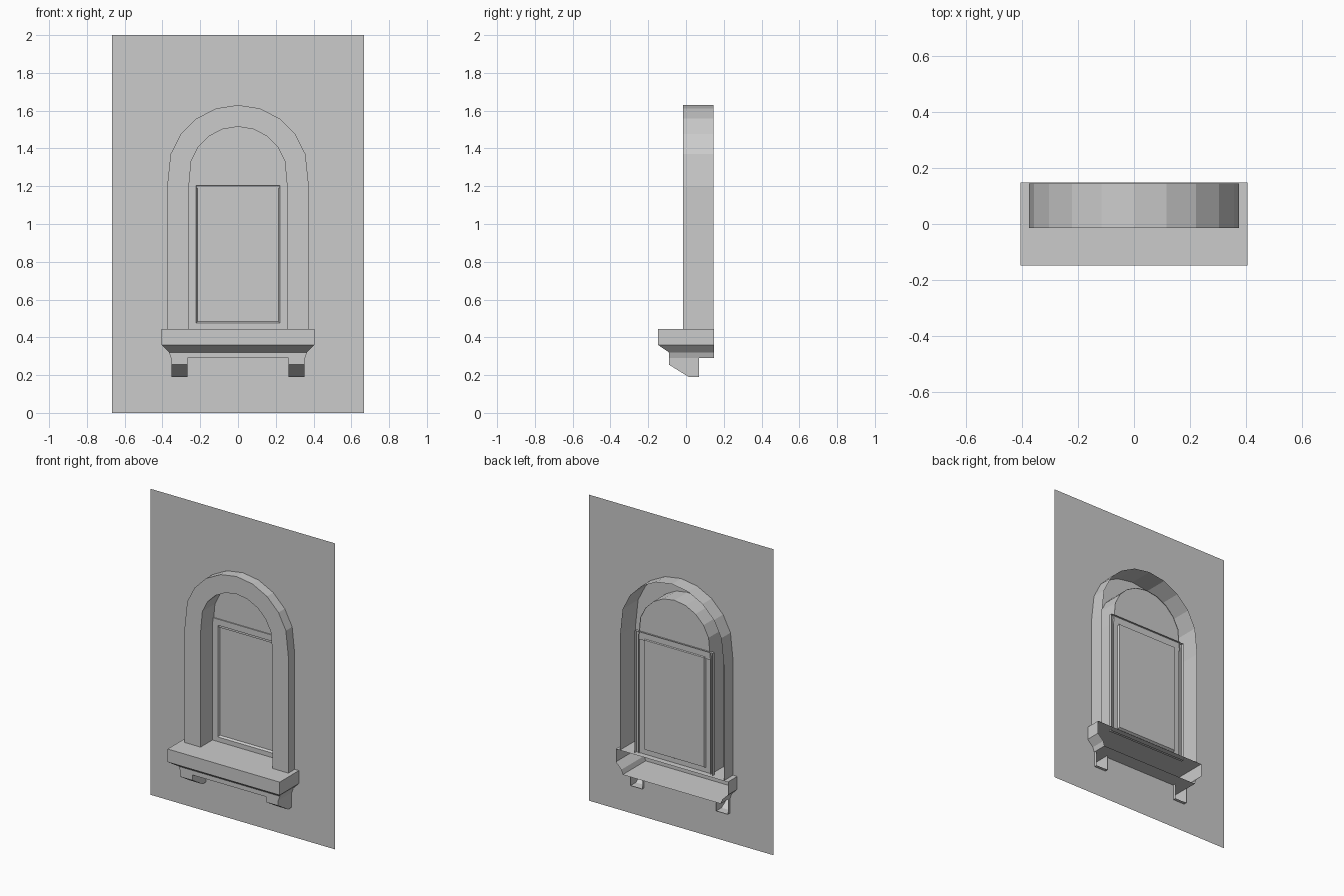
import bpy, bmesh
from math import sin, cos, radians

if "Cube" in bpy.data.objects:
    bpy.data.objects.remove(bpy.data.objects["Cube"])

SILL_TOP, SPRING, CENTRE = 0.445, 1.2, 1.255
WALL_Y = 0.05


def make(name, bm):
    bmesh.ops.remove_doubles(bm, verts=bm.verts, dist=1e-5)
    bmesh.ops.recalc_face_normals(bm, faces=bm.faces)
    me = bpy.data.meshes.new(name)
    bm.to_mesh(me)
    bm.free()
    ob = bpy.data.objects.new(name, me)
    bpy.context.collection.objects.link(ob)
    return ob


def loft(name, rows, closed=False, caps=()):
    """Skin successive rows of points; caps lists rows filled with a face."""
    bm = bmesh.new()
    vs = [[bm.verts.new(p) for p in row] for row in rows]
    n = len(vs[0])
    for a, b in zip(vs, vs[1:]):
        for i in range(n if closed else n - 1):
            j = (i + 1) % n
            bm.faces.new((a[i], a[j], b[j], b[i]))
    for c in caps:
        bm.faces.new(vs[c])
    return make(name, bm)


def arch(r, low=SILL_TOP):
    """Arch outline from right foot to left foot, as (x, z)."""
    curve = [(r * cos(radians(a)), CENTRE + r * sin(radians(a))) for a in range(18, 180, 18)]
    return [(r, low), (r, SPRING)] + curve + [(-r, SPRING), (-r, low)]


def rect(w, z0, z1, y):
    return [(-w, y, z0), (w, y, z0), (w, y, z1), (-w, y, z1)]


# Arched surround, open at the back
loft("arch_surround", [[(x, y, z) for x, z in arch(r)] for r, y in
                       ((0.375, 0.145), (0.375, -0.015), (0.26, -0.015), (0.26, 0.12))])

# Upper arched pane
loft("upper_pane", [[(x, 0.115, z) for x, z in arch(0.26, 1.19)]], caps=(0,))

# Lower sash with recessed glass
loft("lower_sash", [rect(0.282, 0.435, 1.245, 0.127), rect(0.282, 0.435, 1.245, 0.108),
                    rect(0.222, 0.475, 1.205, 0.108), rect(0.215, 0.483, 1.198, 0.122)],
     closed=True, caps=(3,))

# Stepped sill, open at the back
sill = ((0.405, -0.148, SILL_TOP), (0.405, -0.148, 0.36), (0.365, -0.09, 0.32), (0.355, -0.09, 0.29))
loft("sill", [[(-w, 0.147, z), (-w, y, z), (w, y, z), (w, 0.147, z)] for w, y, z in sill],
     caps=(0, 3))

# Brackets below the sill
side = ((0.07, 0.29), (-0.09, 0.29), (-0.09, 0.255), (0.015, 0.19), (0.07, 0.19))
for s, label in ((-1, "left"), (1, "right")):
    loft("bracket_" + label, [[(s * x, y, z) for y, z in side] for x in (0.267, 0.352)], caps=(0, 1))

# Wall plane with the opening cut for surround, sill and brackets
right = [(0.267, 0.29), (0.267, 0.19), (0.352, 0.19), (0.352, 0.29), (0.355, 0.29),
         (0.365, 0.32), (0.405, 0.36), (0.405, SILL_TOP)]
hole = right + arch(0.375) + [(-x, z) for x, z in reversed(right)]
frame = [(-0.667, 0), (0.667, 0), (0.667, 2), (-0.667, 2)]
bm = bmesh.new()
edges = []
for loop in (frame, hole):
    v = [bm.verts.new((x, WALL_Y, z)) for x, z in loop]
    edges += [bm.edges.new((v[i - 1], v[i])) for i in range(len(v))]
bmesh.ops.triangle_fill(bm, edges=edges, use_beauty=True, normal=(0, -1, 0))
make("wall", bm)
